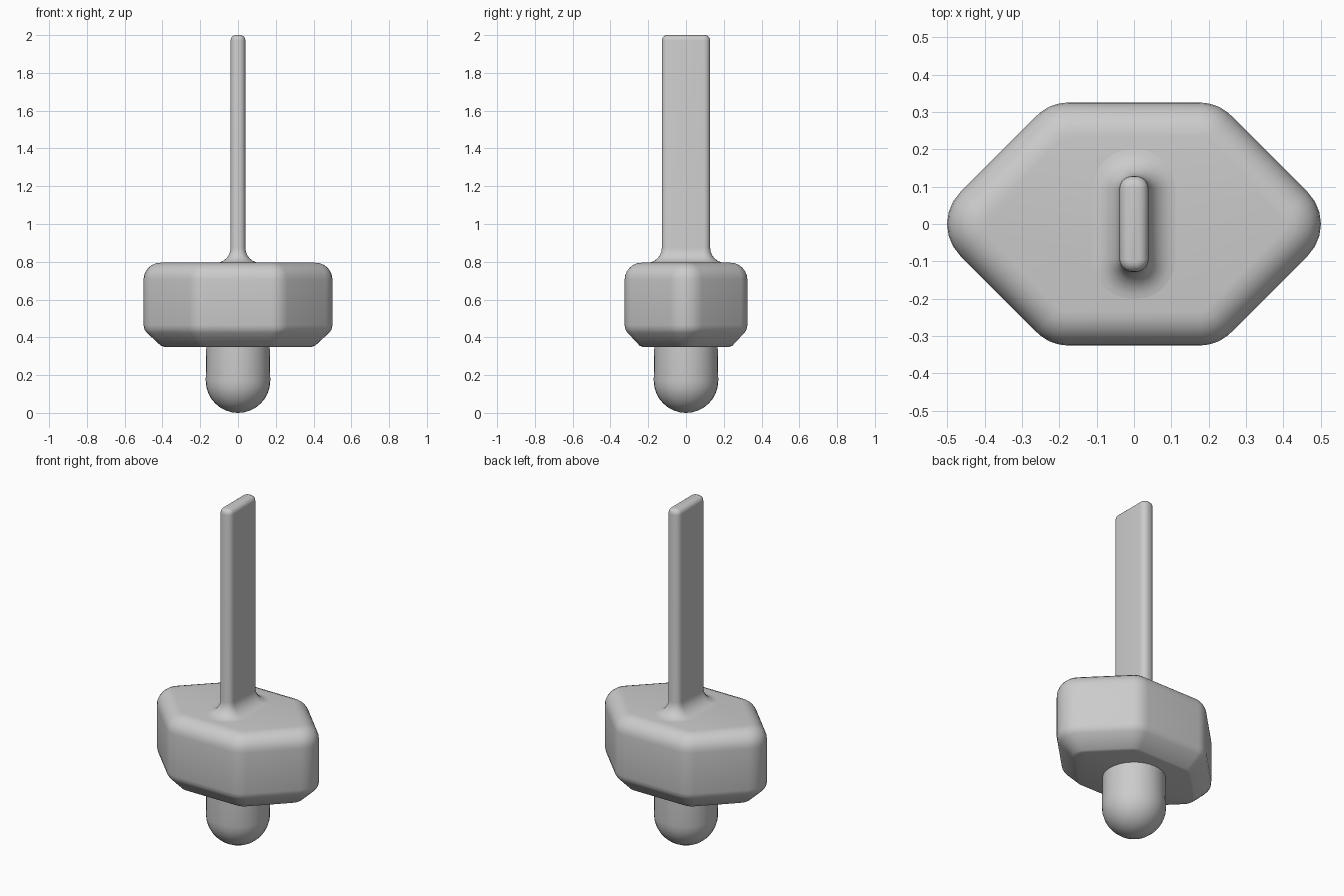
import bpy, bmesh, math
from mathutils import Vector

cube = bpy.data.objects.get("Cube")
if cube:
    bpy.data.objects.remove(cube, do_unlink=True)

grey = bpy.data.materials.new("plain grey")
grey.use_nodes = True
colour = (0.6, 0.6, 0.6, 1)
grey.diffuse_color = colour
grey.node_tree.nodes["Principled BSDF"].inputs["Base Color"].default_value = colour


def rounded_outline(corners, inset, radius, steps=6):
    """Inset a convex counter-clockwise polygon and round its corners."""
    pts = [Vector(c) for c in corners]
    n = len(pts)
    normals = []
    for i in range(n):
        d = (pts[(i + 1) % n] - pts[i]).normalized()
        normals.append(Vector((d.y, -d.x)))
    out = []
    for i, p in enumerate(pts):
        a, b = normals[i - 1], normals[i]
        centre = p - (a + b) / (1 + a.dot(b)) * (inset + radius)
        start = math.atan2(a.y, a.x)
        turn = math.acos(a.dot(b))
        for s in range(steps + 1):
            t = start + turn * s / steps
            out.append(centre + radius * Vector((math.cos(t), math.sin(t))))
    return out


def loft(name, corners, profile):
    """Skin (inset, corner radius, height) rings from bottom to top."""
    bm = bmesh.new()
    rings = [[bm.verts.new((p.x, p.y, z)) for p in rounded_outline(corners, d, r)]
             for d, r, z in profile]
    for low, high in zip(rings, rings[1:]):
        for i in range(len(low)):
            j = (i + 1) % len(low)
            bm.faces.new((low[i], low[j], high[j], high[i]))
    bm.faces.new(rings[0][::-1])
    bm.faces.new(rings[-1])
    return finish(name, bm)


def finish(name, bm):
    bmesh.ops.recalc_face_normals(bm, faces=bm.faces)
    mesh = bpy.data.meshes.new(name)
    bm.to_mesh(mesh)
    bm.free()
    mesh.materials.append(grey)
    obj = bpy.data.objects.new(name, mesh)
    bpy.context.collection.objects.link(obj)
    bpy.ops.object.select_all(action="DESELECT")
    obj.select_set(True)
    bpy.context.view_layer.objects.active = obj
    bpy.ops.object.shade_smooth_by_angle(angle=math.radians(40))
    return obj


def arc(steps):
    for s in range(steps + 1):
        t = math.pi / 2 * s / steps
        yield math.sin(t), math.cos(t)


# Hexagonal body: chamfered underside, rounded rim
hexagon = [(0.55, 0), (0.225, 0.325), (-0.225, 0.325),
           (-0.55, 0), (-0.225, -0.325), (0.225, -0.325)]
body = [(0.095, 0.06, 0.35), (0.08, 0.07, 0.355), (0.015, 0.11, 0.425),
        (0.004, 0.118, 0.442), (0, 0.12, 0.465)]
body += [(0.09 * (1 - c), 0.12 - 0.09 * (1 - c), 0.705 + 0.09 * s) for s, c in arc(6)]
loft("body", hexagon, body)

# Upright blade: flared foot, straight sides, softened tip
x, y = 0.039, 0.128
blade_corners = [(x, -y), (x, y), (-x, y), (-x, -y)]
blade = [(-0.08 * (1 - s), 0.034 + 0.08 * (1 - s), 0.794 + 0.08 * (1 - c))
         for s, c in arc(6)]
blade += [(0.028 * (1 - c), 0.034 - 0.028 * (1 - c), 1.972 + 0.028 * s)
          for s, c in arc(5)]
loft("blade", blade_corners, blade)

# Round-ended peg underneath
bm = bmesh.new()
radius = 0.171
bmesh.ops.create_uvsphere(bm, u_segments=32, v_segments=16, radius=radius)
for v in bm.verts:
    v.co.z = v.co.z + radius if v.co.z < 0.001 else 0.36
bmesh.ops.delete(bm, geom=[f for f in bm.faces if all(v.co.z > 0.355 for v in f.verts)],
                 context="FACES")
finish("peg", bm)
